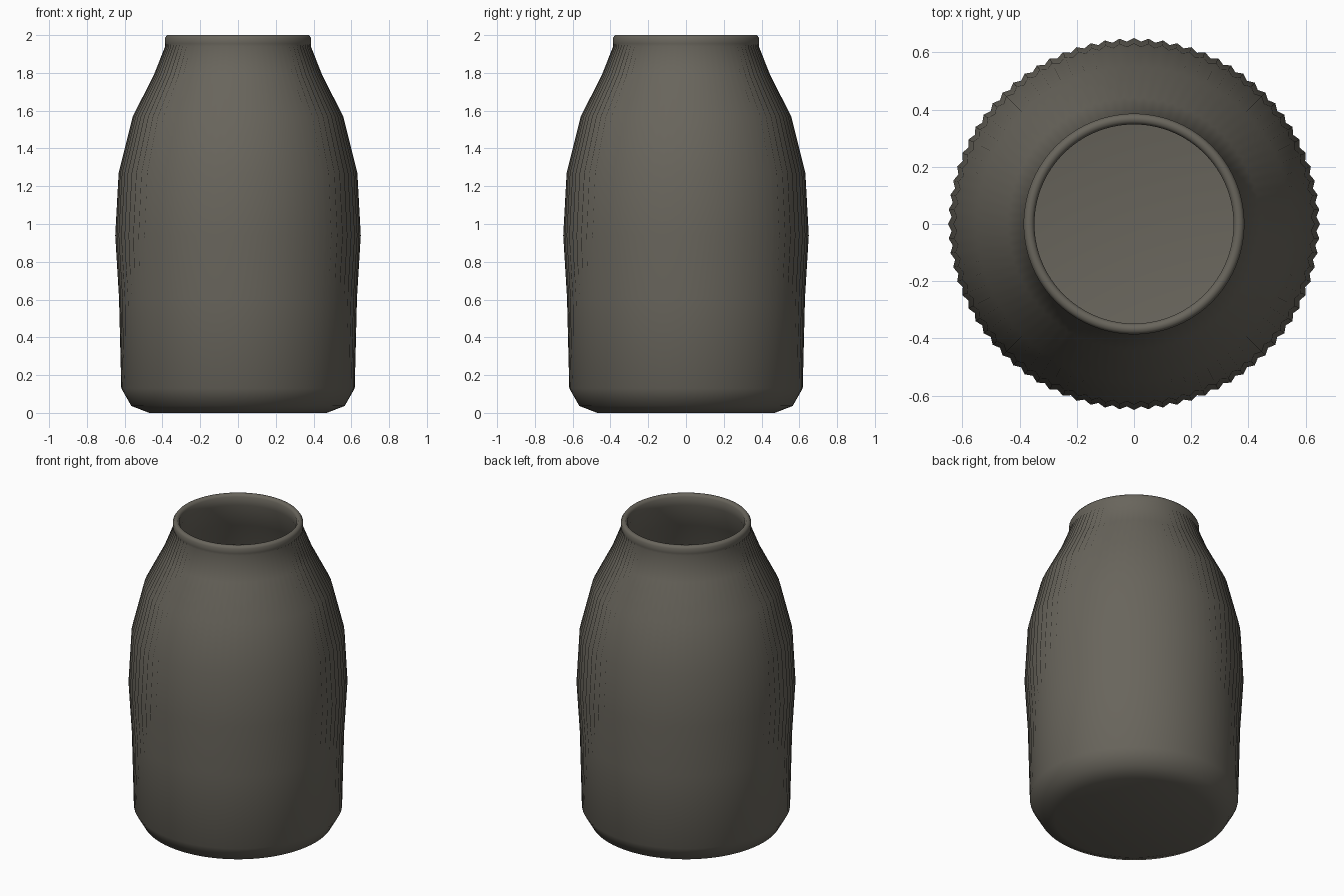
import bpy, bmesh, math

if "Cube" in bpy.data.objects:
    bpy.data.objects.remove(bpy.data.objects["Cube"])

LOBES = 80          # fine vertical ribs
N = LOBES * 2

# (radius, height, rib depth) from the outer foot, up over the rim, down inside
profile = [
    (0.47, 0.0, 0), (0.565, 0.037, 0), (0.618, 0.13, 0.001), (0.63, 0.61, 0.005),
    (0.65, 0.94, 0.012), (0.632, 1.27, 0.012), (0.557, 1.57, 0.012),
    (0.445, 1.79, 0.012), (0.386, 1.94, 0.008), (0.386, 1.955, 0),
    (0.386, 1.985, 0), (0.376, 2.0, 0), (0.358, 2.0, 0), (0.348, 1.985, 0),
    (0.348, 1.93, 0), (0.41, 1.77, 0), (0.52, 1.55, 0), (0.595, 1.26, 0),
    (0.612, 0.94, 0), (0.592, 0.61, 0), (0.58, 0.15, 0), (0.53, 0.075, 0),
    (0.44, 0.045, 0),
]

bm = bmesh.new()
rings = []
for r, z, d in profile:
    rings.append([bm.verts.new(((r - d * (i % 2)) * math.cos(2 * math.pi * i / N),
                                (r - d * (i % 2)) * math.sin(2 * math.pi * i / N), z))
                  for i in range(N)])
for a, b in zip(rings, rings[1:]):
    for i in range(N):
        j = (i + 1) % N
        bm.faces.new((a[i], a[j], b[j], b[i]))
# underside and inner floor
bm.faces.new(rings[0][::-1])
bm.faces.new(rings[-1])
for f in bm.faces:
    f.smooth = True
bmesh.ops.recalc_face_normals(bm, faces=bm.faces[:])

mesh = bpy.data.meshes.new("vase")
bm.to_mesh(mesh)
bm.free()
vase = bpy.data.objects.new("vase", mesh)
bpy.context.collection.objects.link(vase)

# warm grey stoneware
mat = bpy.data.materials.new("warm_grey")
mat.diffuse_color = (0.14, 0.13, 0.107, 1)
mat.use_nodes = True
mat.node_tree.nodes["Principled BSDF"].inputs["Base Color"].default_value = mat.diffuse_color
mesh.materials.append(mat)
